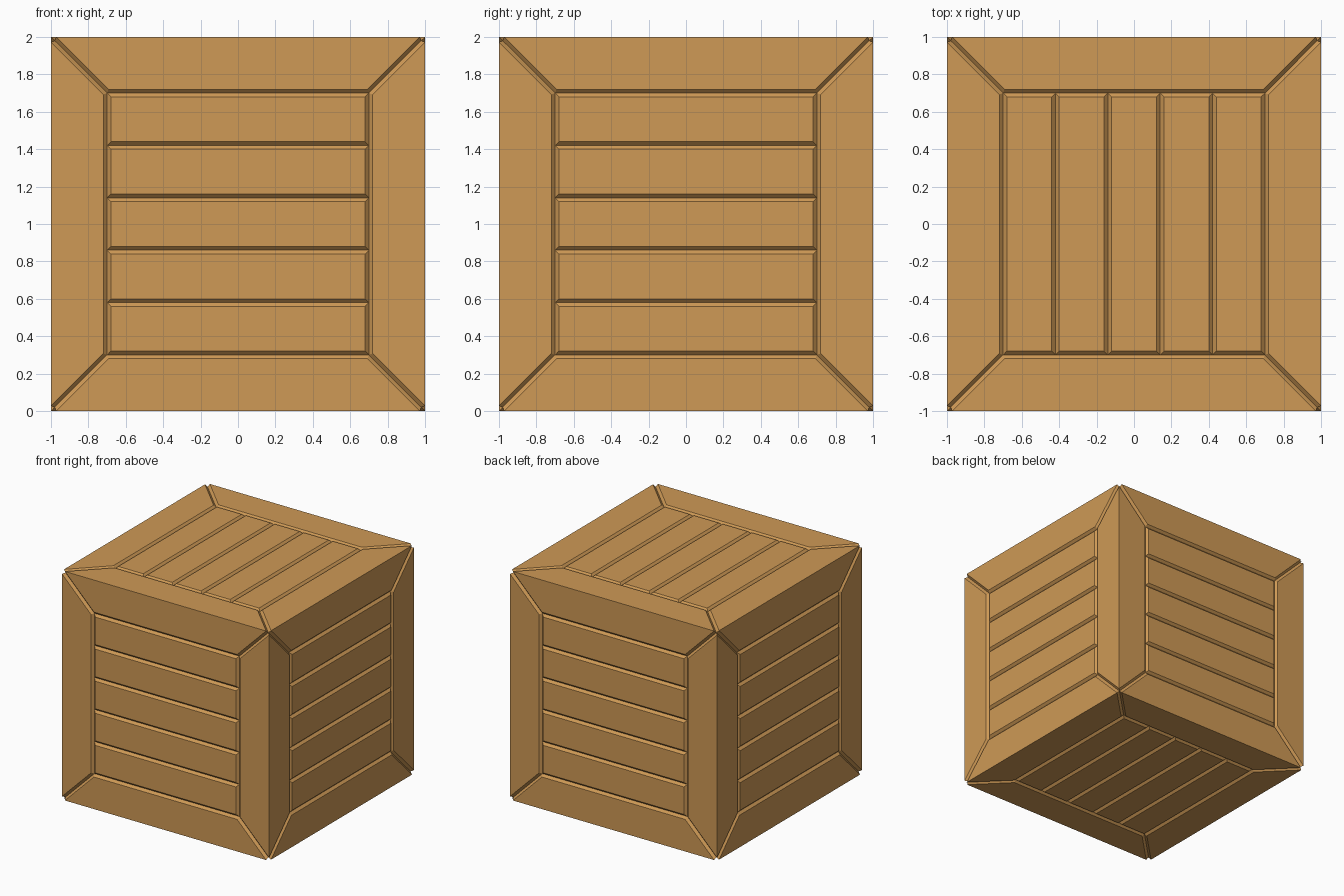
import bpy, bmesh, math
from mathutils import Vector, Matrix

if "Cube" in bpy.data.objects:
    bpy.data.objects.remove(bpy.data.objects["Cube"])

INNER = 0.70           # half size of the planked area on each side
W, D = 0.02, 0.02      # half width and depth of the V grooves
PLANKS = 5
CENTRE = Vector((0, 0, 1))

wood = bpy.data.materials.new("warm wood")
wood.diffuse_color = (0.62, 0.32, 0.092, 1)
wood.use_nodes = True
wood.node_tree.nodes["Principled BSDF"].inputs["Base Color"].default_value = wood.diffuse_color


def side_frames():
    """Outward normal n and stacking direction v of the planks, per side."""
    for n in ((0, -1, 0), (0, 1, 0), (1, 0, 0), (-1, 0, 0)):
        yield Vector(n), Vector((0, 0, 1))
    for n in ((0, 0, 1), (0, 0, -1)):
        yield Vector(n), Vector((1, 0, 0))


def add_faces(bm, n, v, faces, turn=0):
    """Place faces given as (u, v, height) points on one side of the cube."""
    u = v.cross(n)
    rot = Matrix.Rotation(turn * math.pi / 2, 3, 'Z')
    for face in faces:
        pts = [rot @ Vector(p) for p in face]
        bm.faces.new([bm.verts.new(CENTRE + u * p.x + v * p.y + n * (1 + p.z))
                      for p in pts])


def finish(bm, name):
    bmesh.ops.remove_doubles(bm, verts=bm.verts, dist=1e-4)
    me = bpy.data.meshes.new(name)
    bm.to_mesh(me)
    bm.free()
    me.materials.append(wood)
    ob = bpy.data.objects.new(name, me)
    bpy.context.collection.objects.link(ob)
    return ob


# Mitred frame boards with chamfered inner edge and ends
e = 1 - W * math.sqrt(2)            # board end along the cube edge
h = INNER + W                       # inner edge of the flat top
f = h - W * math.sqrt(2)
i, c = INNER, 1 - D
board = [
    [(-e, 1, 0), (-f, h, 0), (f, h, 0), (e, 1, 0)],
    [(-f, h, 0), (-i, i, -D), (i, i, -D), (f, h, 0)],
    [(f, h, 0), (i, i, -D), (c, c, -D), (e, 1, 0)],
    [(-e, 1, 0), (-c, c, -D), (-i, i, -D), (-f, h, 0)],
]
bm = bmesh.new()
for n, v in side_frames():
    for turn in range(4):
        add_faces(bm, n, v, board, turn)
finish(bm, "crate_frame")

# Chamfered planks filling each side
bm = bmesh.new()
step = 2 * INNER / PLANKS
for n, v in side_frames():
    for k in range(PLANKS):
        lo, hi = -INNER + k * step, -INNER + (k + 1) * step
        base = [(-i, lo, -D), (i, lo, -D), (i, hi, -D), (-i, hi, -D)]
        a = i - W
        top = [(-a, lo + W, 0), (a, lo + W, 0), (a, hi - W, 0), (-a, hi - W, 0)]
        sides = [[base[j], base[(j + 1) % 4], top[(j + 1) % 4], top[j]]
                 for j in range(4)]
        add_faces(bm, n, v, [top] + sides)
finish(bm, "crate_planks")
